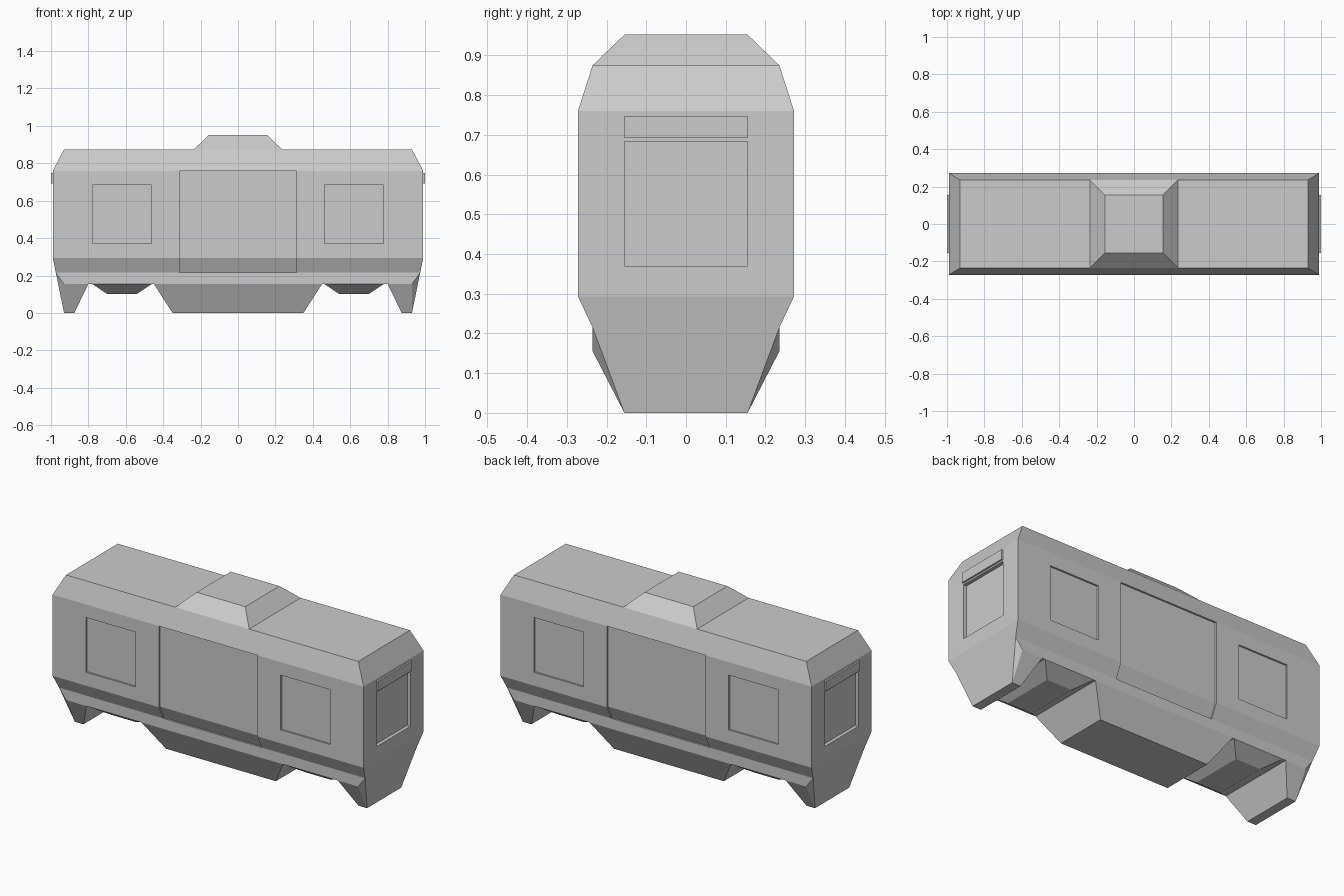
import bpy, bmesh

if "Cube" in bpy.data.objects:
    bpy.data.objects.remove(bpy.data.objects["Cube"])


def finish(name, bm):
    bmesh.ops.recalc_face_normals(bm, faces=bm.faces)
    mesh = bpy.data.meshes.new(name)
    bm.to_mesh(mesh)
    bm.free()
    ob = bpy.data.objects.new(name, mesh)
    bpy.context.collection.objects.link(ob)
    return ob


def loft(bm, rings, cx=0):
    """Stack rectangles given as (half x, half y, z) into a closed solid."""
    loops = [[bm.verts.new((cx + sx * hx, sy * hy, z))
              for sx, sy in ((-1, -1), (1, -1), (1, 1), (-1, 1))]
             for hx, hy, z in rings]
    for a, b in zip(loops, loops[1:]):
        for i in range(4):
            j = (i + 1) % 4
            bm.faces.new((a[i], a[j], b[j], b[i]))
    bm.faces.new(loops[0][::-1])
    bm.faces.new(loops[-1])


def hull(bm, points):
    """Closed solid around a few points."""
    res = bmesh.ops.convex_hull(bm, input=[bm.verts.new(p) for p in points])
    bmesh.ops.dissolve_limit(bm, angle_limit=0.01, verts=bm.verts[:], edges=bm.edges[:])


def prism(bm, profile, x0, x1):
    """Extrude a (y, z) outline along x."""
    a = [bm.verts.new((x0, y, z)) for y, z in profile]
    b = [bm.verts.new((x1, y, z)) for y, z in profile]
    n = len(a)
    for i in range(n):
        j = (i + 1) % n
        bm.faces.new((a[i], a[j], b[j], b[i]))
    bm.faces.new(a[::-1])
    bm.faces.new(b)


def solid(name, rings, cx=0):
    bm = bmesh.new()
    loft(bm, rings, cx)
    return finish(name, bm)


# Main body shell
body = solid("cabin_body", [(0.93, 0.235, 0.155), (0.974, 0.235, 0.215),
                            (0.99, 0.272, 0.293), (0.99, 0.272, 0.76),
                            (0.93, 0.235, 0.875)])

# Shallow recesses: side doors, side windows, end windows
bm = bmesh.new()
for s in (-1, 1):
    door = [(0.262, 0.76), (0.262, 0.293), (0.225, 0.215), (0.32, 0.215), (0.32, 0.76)]
    prism(bm, [(s * y, z) for y, z in door], -0.313, 0.313)
    window = [(0.262, 0.37), (0.262, 0.685), (0.32, 0.685), (0.32, 0.37)]
    for cx in (-0.62, 0.62):
        prism(bm, [(s * y, z) for y, z in window], cx - 0.158, cx + 0.158)
    end = [(-0.155, 0.37), (0.155, 0.37), (0.155, 0.683), (-0.155, 0.683)]
    prism(bm, end, s * 0.97, s * 1.05)
cutter = finish("recess_cutter", bm)
cutter.hide_render = True
mod = body.modifiers.new("recesses", 'BOOLEAN')
mod.operation = 'DIFFERENCE'
mod.solver = 'EXACT'
mod.object = cutter
bpy.context.view_layer.objects.active = body
bpy.ops.object.modifier_apply(modifier=mod.name)
bpy.data.objects.remove(cutter)

# Roof housing and central underfloor box
solid("roof_housing", [(0.235, 0.235, 0.875), (0.155, 0.155, 0.952)])
solid("underfloor_box", [(0.35, 0.155, 0), (0.45, 0.235, 0.155)])

for s, side in ((-1, "left"), (1, "right")):
    # Underfloor lumps between the box and the end skirts
    solid(side + "_undercarriage", [(0.08, 0.155, 0.102), (0.16, 0.235, 0.155)], s * 0.62)
    # End skirts
    bm = bmesh.new()
    hull(bm, [(s * x, t * y, z) for t in (-1, 1) for x, y, z in
              ((0.974, 0.235, 0.215), (0.93, 0.235, 0.155), (0.93, 0.155, 0),
               (0.875, 0.155, 0), (0.80, 0.235, 0.155))])
    finish(side + "_end_skirt", bm)
    # Destination panel above each end window
    solid(side + "_end_panel", [(0.02, 0.155, 0.692), (0.02, 0.155, 0.748)], s * 0.98)
